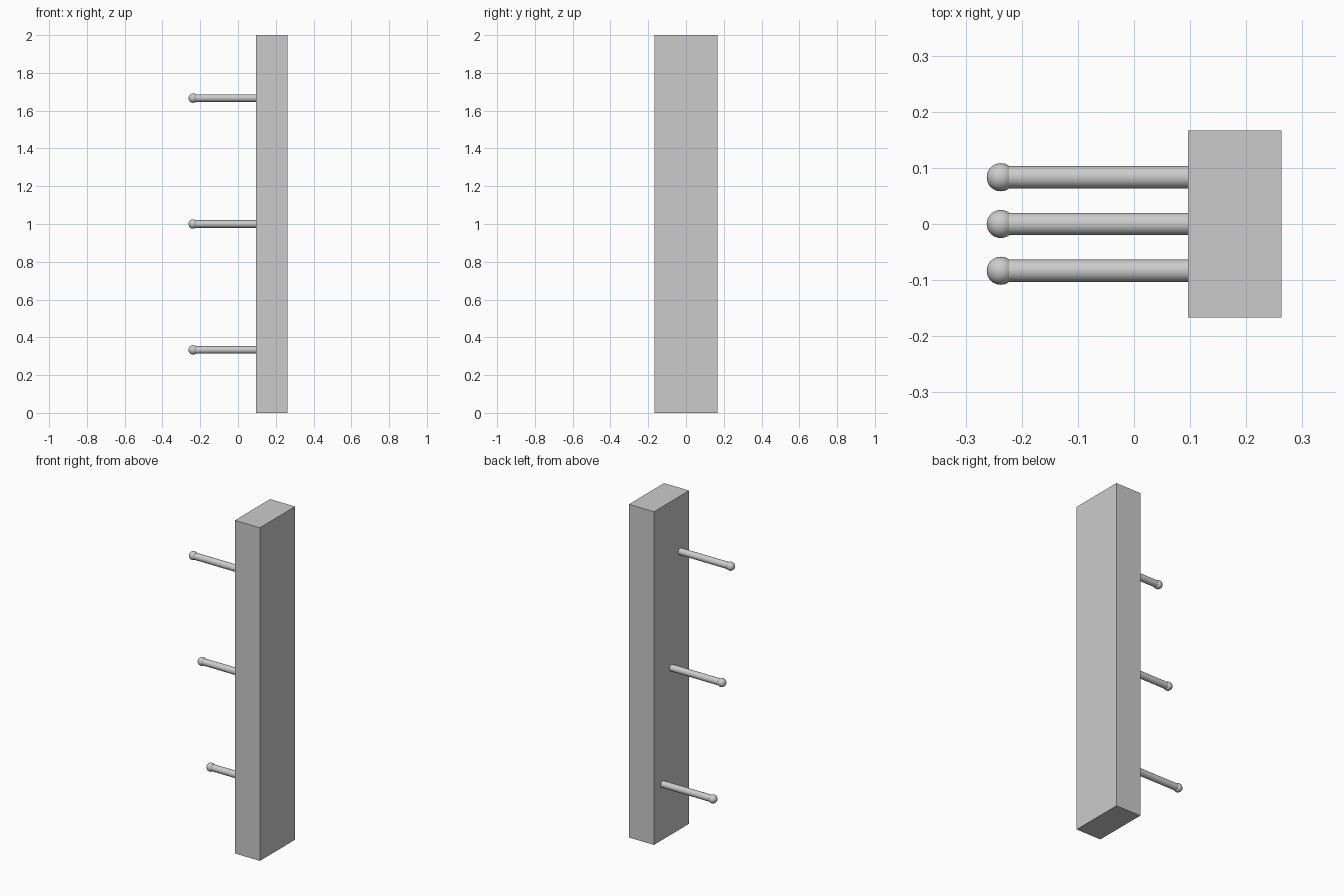
import bpy
from math import pi

if "Cube" in bpy.data.objects:
    bpy.data.objects.remove(bpy.data.objects["Cube"], do_unlink=True)

grey = bpy.data.materials.new("plain grey")
grey.use_nodes = True
colour = (0.6, 0.6, 0.6, 1)
grey.diffuse_color = colour
grey.node_tree.nodes["Principled BSDF"].inputs["Base Color"].default_value = colour

BOARD_WIDTH, BOARD_DEPTH = 1 / 6, 1 / 3
RIGHT_FACE = 0.096
BALL_X = -0.2375


def finish(name, smooth=False):
    obj = bpy.context.object
    obj.name = name
    obj.data.materials.append(grey)
    if smooth:
        bpy.ops.object.shade_smooth_by_angle()
    return obj


# Upright board
bpy.ops.mesh.primitive_cube_add(size=1, location=(RIGHT_FACE + BOARD_WIDTH / 2, 0, 1))
board = finish("upright_board")
board.scale = (BOARD_WIDTH, BOARD_DEPTH, 2)

# Pegs with ball ends, stepping forward as they rise
for level, i in (("lower", -1), ("middle", 0), ("upper", 1)):
    y, z = -i / 12, 1 + i * 2 / 3
    bpy.ops.mesh.primitive_cylinder_add(
        vertices=32, radius=0.02, depth=RIGHT_FACE - BALL_X,
        location=((RIGHT_FACE + BALL_X) / 2, y, z), rotation=(0, pi / 2, 0))
    finish(level + "_peg", True)
    bpy.ops.mesh.primitive_uv_sphere_add(
        segments=32, ring_count=16, radius=0.025,
        location=(BALL_X, y, z), rotation=(0, pi / 2, 0))
    finish(level + "_peg_ball", True)
